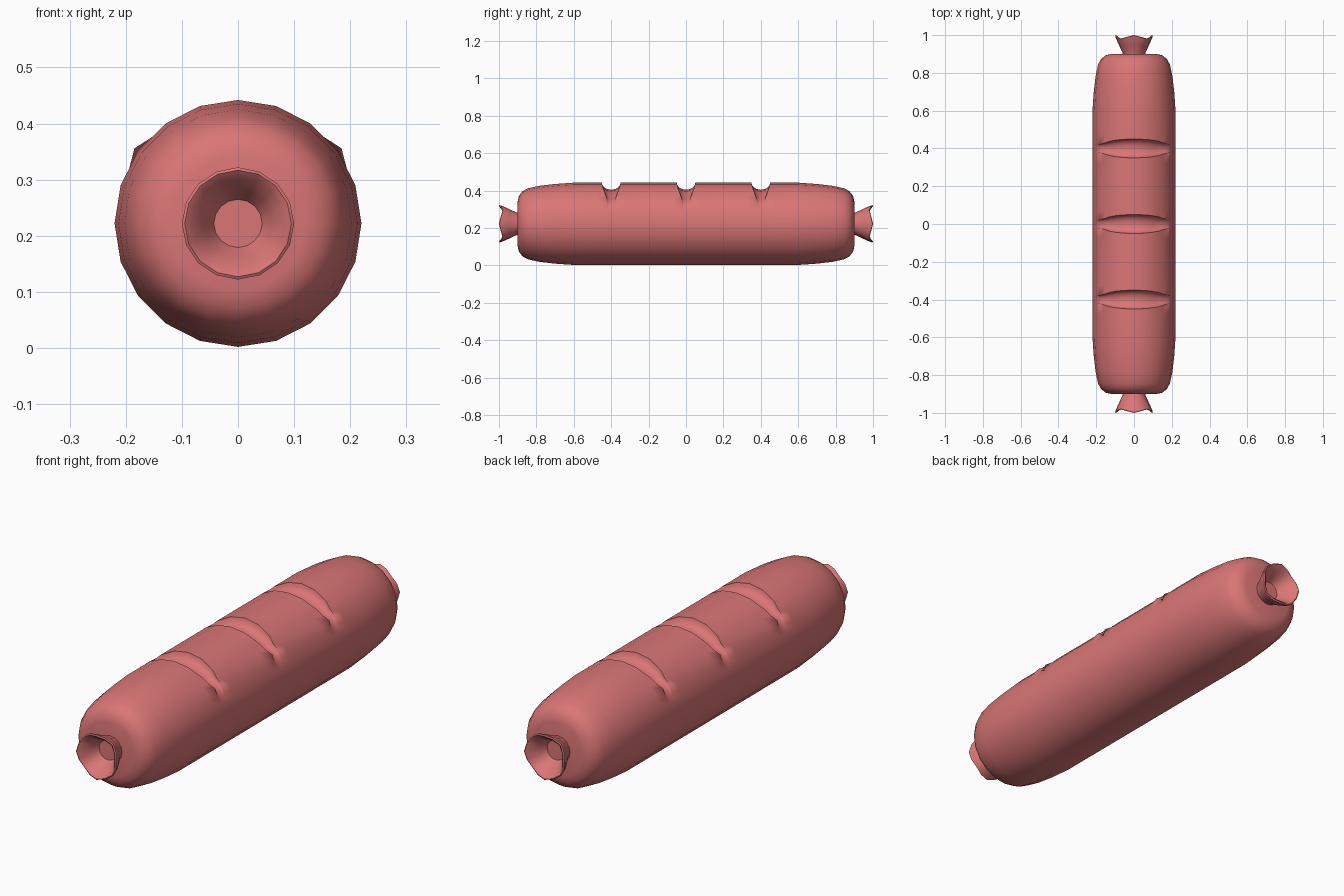
import bpy, bmesh, math

if "Cube" in bpy.data.objects:
    bpy.data.objects.remove(bpy.data.objects["Cube"])

R, CZ, N = 0.22, 0.222, 40

mat = bpy.data.materials.new("sausage pink")
mat.diffuse_color = (0.70, 0.18, 0.18, 1)
mat.use_nodes = True
mat.node_tree.nodes["Principled BSDF"].inputs["Base Color"].default_value = mat.diffuse_color


def finish(bm, name, angle):
    bmesh.ops.recalc_face_normals(bm, faces=bm.faces[:])
    me = bpy.data.meshes.new(name)
    bm.to_mesh(me)
    bm.free()
    ob = bpy.data.objects.new(name, me)
    bpy.context.collection.objects.link(ob)
    me.materials.append(mat)
    bpy.ops.object.select_all(action='DESELECT')
    bpy.context.view_layer.objects.active = ob
    ob.select_set(True)
    bpy.ops.object.shade_smooth_by_angle(angle=math.radians(angle))
    return ob


def skin(bm, rings):
    """Join rings of points into a closed tube with capped ends."""
    rows = [[bm.verts.new(p) for p in ring] for ring in rings]
    n = len(rows[0])
    for a, b in zip(rows, rows[1:]):
        for i in range(n):
            j = (i + 1) % n
            bm.faces.new((a[i], a[j], b[j], b[i]))
    bm.faces.new(rows[0])
    bm.faces.new(rows[-1])


def point(i, n, r, y):
    a = 2 * math.pi * i / n
    return (r * math.sin(a), y, CZ + r * math.cos(a))


def plain_ring(r, y):
    # 20-sided section, with extra midpoints lying on the flat sides
    return [point(i, N, r * (math.cos(math.pi / 20) if i % 2 else 1), y) for i in range(N)]


def groove_ring(y0, t):
    """Ring through a lens-shaped cut across the top; t runs -1..1 over the cut."""
    ring = []
    for i in range(N):
        a = min(i, N - i) * 360 / N
        s = math.sqrt(max(0, 1 - (a / 56) ** 2))
        w = max(0.022, 0.05 * s)
        r = R * (math.cos(math.pi / 20) if i % 2 else 1)
        depth = 0.038 * s ** 0.7 * math.sqrt(1 - t * t)
        lip = 0.008 if a == 54 else 0
        ring.append(point(i, N, r - depth + lip, y0 + t * w))
    return ring


# Body with three cuts
end = [(0.12, 0.90), (0.15, 0.893), (0.175, 0.873), (0.19, 0.845),
       (0.203, 0.785), (0.213, 0.70), (0.22, 0.60)]
rings = [plain_ring(r, -y) for r, y in end]
for y0 in (-0.4, 0, 0.4):
    rings.append(plain_ring(R, y0 - 0.075))
    rings += [groove_ring(y0, t) for t in (-1, -0.93, -0.75, -0.45, 0, 0.45, 0.75, 0.93, 1)]
    rings.append(plain_ring(R, y0 + 0.075))
rings += [plain_ring(r, y) for r, y in reversed(end)]
bm = bmesh.new()
skin(bm, rings)
finish(bm, "sausage_body", 65)

# Flared, wavy, hollow casing ends: radius, y, wave amount
flare = [(0.057, 0.89, 0), (0.062, 0.91, 0), (0.08, 0.945, 0.3), (0.097, 0.978, 0.9),
         (0.10, 0.988, 1), (0.095, 0.991, 1), (0.084, 0.983, 1), (0.06, 0.945, 0.3),
         (0.043, 0.915, 0)]
for side, name in ((-1, "front_casing_end"), (1, "back_casing_end")):
    bm = bmesh.new()
    skin(bm, [[point(i, 16, r, side * (y + 0.009 * w * math.cos(i * math.pi / 2)))
               for i in range(16)] for r, y, w in flare])
    finish(bm, name, 50)
